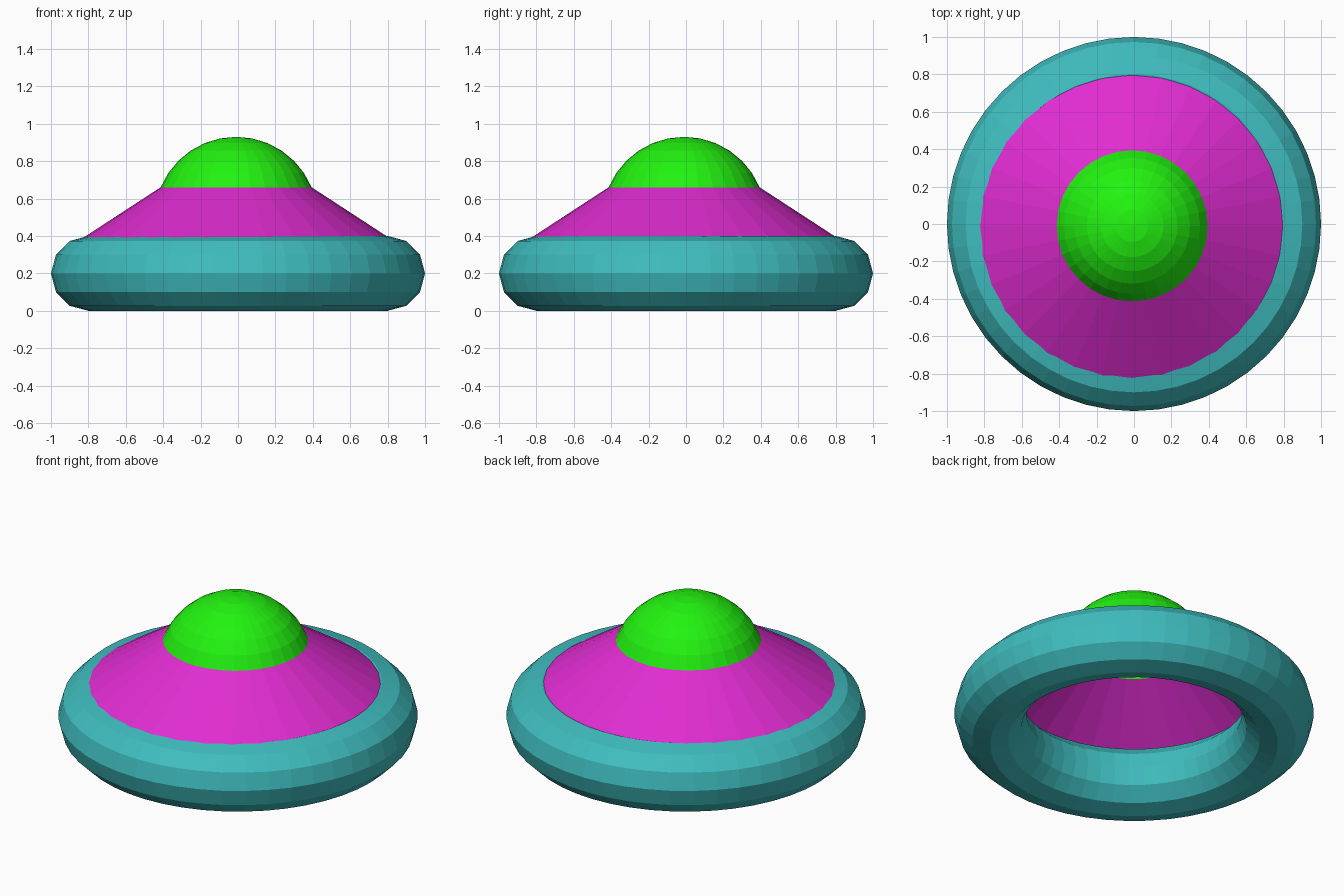
import bpy, bmesh
from math import sin, cos, pi

if "Cube" in bpy.data.objects:
    bpy.data.objects.remove(bpy.data.objects["Cube"])


def material(name, rgb):
    m = bpy.data.materials.new(name)
    m.diffuse_color = (*rgb, 1)
    m.use_nodes = True
    m.node_tree.nodes["Principled BSDF"].inputs["Base Color"].default_value = m.diffuse_color
    return m


def lathe(name, profile, sides, mat, centre=(0, 0, 0), closed=False):
    """Revolve (radius, z) points around z; radius 0 becomes a pole."""
    bm = bmesh.new()
    rings = []
    for r, z in profile:
        n = 1 if r < 1e-6 else sides
        rings.append([bm.verts.new((r * cos(2 * pi * i / sides),
                                    r * sin(2 * pi * i / sides), z)) for i in range(n)])
    pairs = list(zip(rings, rings[1:]))
    if closed:
        pairs.append((rings[-1], rings[0]))
    for a, b in pairs:
        for i in range(sides):
            j = (i + 1) % sides
            if len(b) == 1:
                bm.faces.new((a[i], a[j], b[0]))
            else:
                bm.faces.new((a[i], a[j], b[j], b[i]))
    mesh = bpy.data.meshes.new(name)
    bm.to_mesh(mesh)
    bm.free()
    mesh.materials.append(mat)
    ob = bpy.data.objects.new(name, mesh)
    ob.location = centre
    bpy.context.collection.objects.link(ob)
    return ob


teal = material("teal", (0.05, 0.51, 0.52))
magenta = material("magenta", (0.75, 0.025, 0.64))
green = material("green", (0.016, 0.9, 0.005))

# Ring base: a torus with a 12-sided section
ring = [(0.8 + 0.2 * cos(2 * pi * k / 12), 0.2 + 0.2 * sin(2 * pi * k / 12))
        for k in range(12)]
lathe("ring_base", ring, 48, teal, closed=True)

# Upper hull: open sloping cone, lower edge sunk into the ring
offset = (-0.01, -0.01, 0)
R, top = 0.437, 0.93
rim = (R * sin(6 * pi / 16), top - R + R * cos(6 * pi / 16))
lathe("upper_hull", [(0.86, 0.363), rim], 32, magenta, offset)

# Dome: top six bands of a sphere, open underneath
dome = [(R * sin(k * pi / 16), top - R + R * cos(k * pi / 16)) for k in range(6, -1, -1)]
lathe("dome", dome, 32, green, offset)
